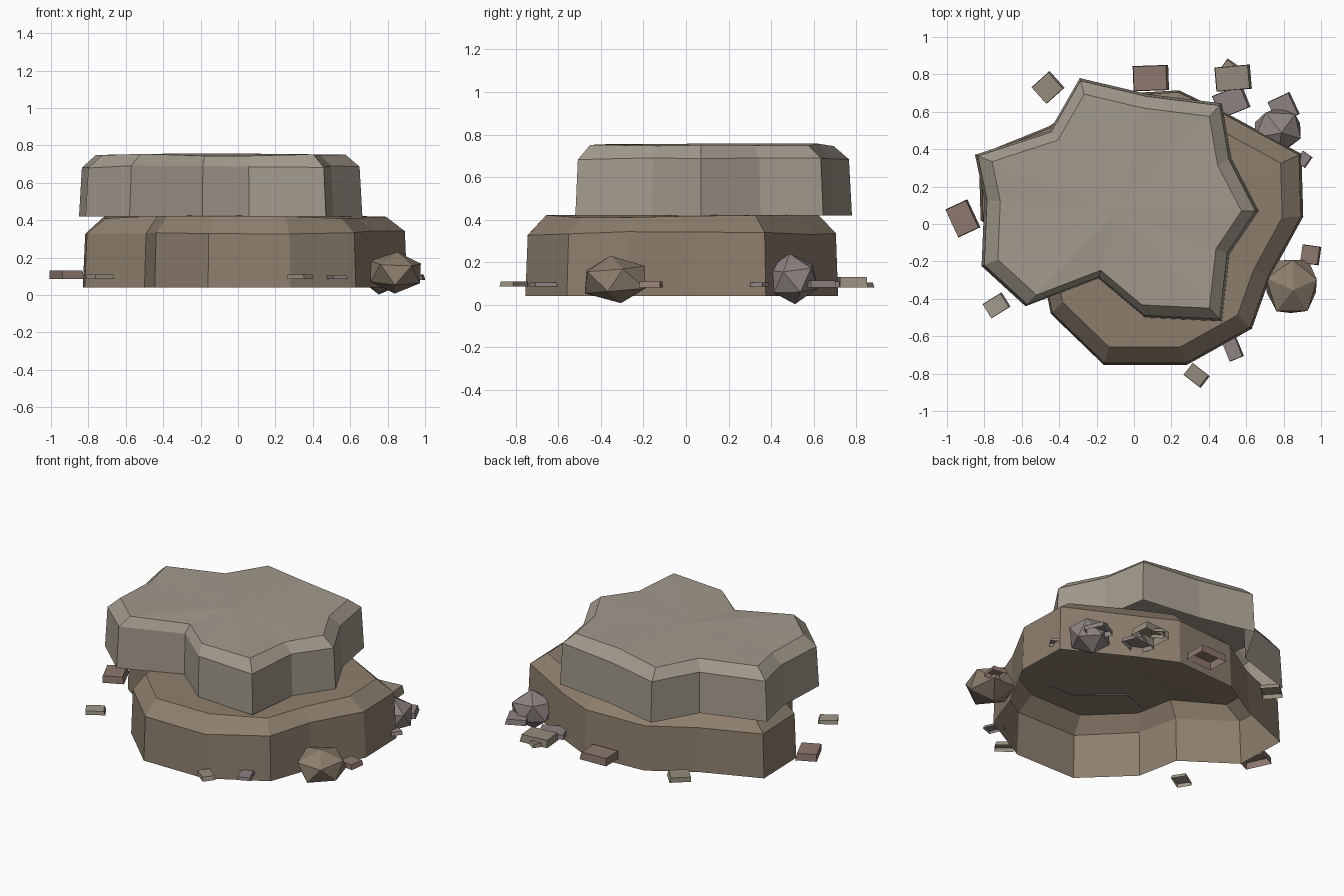
import bpy, bmesh, math, random
from mathutils import Matrix, Vector

if "Cube" in bpy.data.objects:
    bpy.data.objects.remove(bpy.data.objects["Cube"])

random.seed(4)


def material(name, rgb):
    m = bpy.data.materials.new(name)
    m.diffuse_color = (*rgb, 1)
    m.use_nodes = True
    m.node_tree.nodes["Principled BSDF"].inputs["Base Color"].default_value = m.diffuse_color
    return m


TAN = material("warm_stone", (0.27, 0.21, 0.155))
GREY = material("pale_stone", (0.36, 0.32, 0.26))
RED = material("reddish_stone", (0.27, 0.19, 0.155))
MAUVE = material("mauve_stone", (0.27, 0.23, 0.22))
DUN = material("dun_stone", (0.30, 0.26, 0.20))


def finish(name, bm, mat):
    me = bpy.data.meshes.new(name)
    bm.to_mesh(me)
    bm.free()
    ob = bpy.data.objects.new(name, me)
    bpy.context.collection.objects.link(ob)
    me.materials.append(mat)
    return ob


def slab(name, outline, centre, rings, peak, mat, jitter=0.01):
    """Open-bottomed slab: clockwise outline lofted through (scale, z) rings to a fan."""
    bm = bmesh.new()
    c = Vector(centre)
    loops = []
    for k, (s, z) in enumerate(rings):
        loop = []
        for p in reversed(outline):
            q = c + (Vector(p) - c) * s
            dz = random.uniform(-jitter, jitter) if k else 0
            loop.append(bm.verts.new((q.x, q.y, z + dz)))
        loops.append(loop)
    n = len(outline)
    for a, b in zip(loops, loops[1:]):
        for i in range(n):
            j = (i + 1) % n
            bm.faces.new((a[i], a[j], b[j], b[i]))
    top = bm.verts.new((c.x, c.y, peak))
    for i in range(n):
        bm.faces.new((loops[-1][i], loops[-1][(i + 1) % n], top))
    return finish(name, bm, mat)


# Lower ledge
slab("lower_ledge",
     [(-.83, .37), (-.46, .52), (-.18, .69), (.24, .715), (.48, .60), (.895, .375),
      (.905, .04), (.73, -.28), (.63, -.56), (.28, -.755), (-.16, -.755),
      (-.445, -.48), (-.50, -.20), (-.82, .02)],
     (.04, 0), [(1, .04), (.985, .335), (.87, .415)], .43, TAN)

# Upper ledge
slab("upper_ledge",
     [(-.29, .78), (.07, .695), (.47, .645), (.52, .35), (.665, .07), (.51, -.16),
      (.47, -.52), (.06, -.50), (-.19, -.29), (-.58, -.44), (-.815, -.225),
      (-.80, .13), (-.85, .37), (-.45, .50)],
     (-.09, .065), [(1, .42), (.98, .685), (.88, .75)], .757, GREY, .007)


# Boulders at the foot of the ledge
def boulder(name, loc, size, turn, mat):
    bm = bmesh.new()
    bmesh.ops.create_icosphere(bm, subdivisions=1, radius=1)
    for v in bm.verts:
        v.co *= random.uniform(.94, 1.06)
    bm.transform(Matrix.Translation(loc) @ Matrix.Diagonal((*size, 1))
                 @ Matrix.Rotation(turn, 4, 'Z') @ Matrix.Rotation(.15, 4, 'X'))
    finish(name, bm, mat)


boulder("front_boulder", (.845, -.33, .12), (.16, .175, .115), .3, TAN)
boulder("back_boulder", (.77, .50, .12), (.145, .13, .115), .9, MAUVE)


# Loose stone chips: open-bottomed tapered blocks
def chip(name, x, y, w, d, deg, z0, z1, mat):
    bm = bmesh.new()
    corners = [(-.5, -.5), (.5, -.5), (.5, .5), (-.5, .5)]
    low = [bm.verts.new((a * w, b * d, z0)) for a, b in corners]
    high = [bm.verts.new((a * w * .92 - .005, b * d * .96, z1)) for a, b in corners]
    bm.faces.new(high)
    for i in range(4):
        j = (i + 1) % 4
        bm.faces.new((low[i], low[j], high[j], high[i]))
    bm.transform(Matrix.Translation((x, y, 0)) @ Matrix.Rotation(math.radians(deg), 4, 'Z'))
    finish(name, bm, mat)


chips = [
    (-.46, .73, .13, .12, 42, .08, .11, DUN),
    (.09, .78, .19, .135, 2, .08, .13, RED),
    (.53, .78, .19, .13, 5, .08, .13, DUN),
    (.52, .655, .17, .13, 22, .08, .11, MAUVE),
    (.80, .62, .13, .13, 25, .08, .115, MAUVE),
    (.91, .345, .06, .07, -35, .085, .105, MAUVE),
    (.945, -.165, .10, .10, -8, .08, .11, RED),
    (.53, -.67, .08, .11, 22, .085, .105, MAUVE),
    (.335, -.81, .115, .08, -38, .085, .11, DUN),
    (-.735, -.435, .12, .09, 32, .085, .11, GREY),
    (-.915, .03, .13, .165, 25, .085, .13, RED),
    (.51, .83, .08, .08, 55, .08, .105, DUN),
]
for i, c in enumerate(chips):
    chip(f"stone_chip_{i + 1}", *c)
